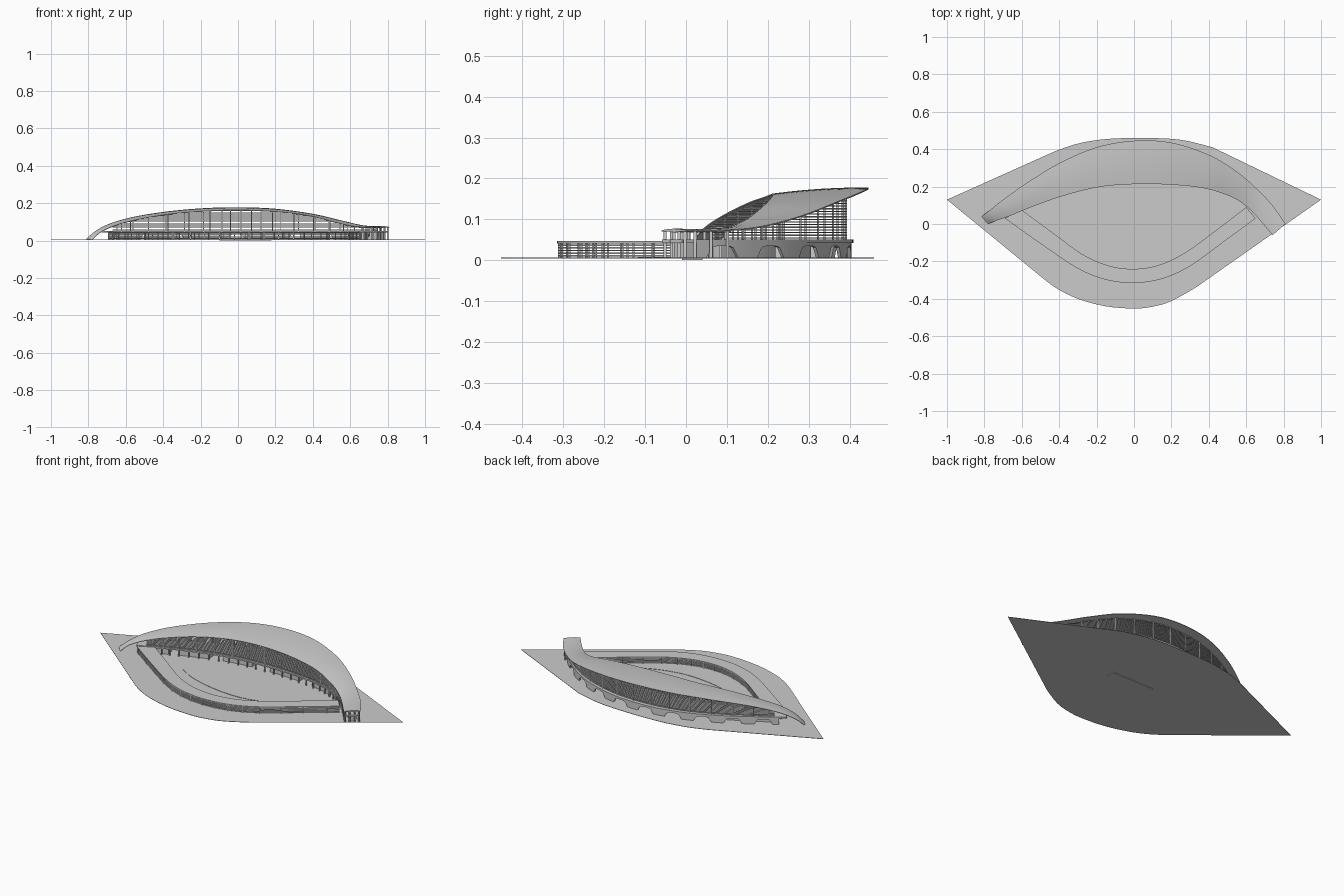
import bpy, bmesh
from mathutils import Vector

if "Cube" in bpy.data.objects:
    bpy.data.objects.remove(bpy.data.objects["Cube"])

# Roof stations: outer (back) edge xyz, inner (front) edge xyz
ROOF = [
    (-.815, .04, .004, -.78, .0, .004), (-.77, .075, .045, -.735, .018, .045),
    (-.70, .13, .085, -.66, .045, .08), (-.58, .215, .122, -.55, .09, .11),
    (-.40, .325, .153, -.38, .15, .14), (-.20, .41, .172, -.19, .197, .157),
    (0, .445, .178, 0, .213, .163), (.20, .435, .170, .20, .21, .155),
    (.40, .37, .143, .38, .19, .133), (.55, .28, .108, .52, .145, .098),
    (.66, .185, .083, .60, .095, .08), (.74, .10, .074, .665, .03, .073),
    (.81, .0, .073, .74, -.06, .073)]


def spline(pts, s):
    """Smooth interpolation through pts at parameter s (0..len-1)."""
    n = len(pts)
    i = min(int(s), n - 2)
    t = s - i
    p = [pts[max(0, min(n - 1, i + k))] for k in (-1, 0, 1, 2)]
    return [.5 * (2 * b + (c - a) * t + (2 * a - 5 * b + 4 * c - d) * t * t
                  + (3 * b - a - 3 * c + d) * t ** 3) for a, b, c, d in zip(*p)]


def curve(pts, n):
    return [spline(pts, (len(pts) - 1) * i / n) for i in range(n + 1)]


def roof_at(s, f):
    """Point on the roof: s along, f = 0 back edge, 1 front edge."""
    v = spline(ROOF, s)
    return Vector(v[:3]).lerp(Vector(v[3:]), f)


def roof_path(s0, s1, f, n):
    return [roof_at(s0 + (s1 - s0) * i / n, f) for i in range(n + 1)]


def resample(path, n):
    path = [Vector((p[0], p[1], 0)) for p in path]
    d = [0]
    for a, b in zip(path, path[1:]):
        d.append(d[-1] + (b - a).length)
    out, j = [], 0
    for i in range(n + 1):
        t = d[-1] * i / n
        while j < len(path) - 2 and d[j + 1] < t:
            j += 1
        out.append(path[j].lerp(path[j + 1], (t - d[j]) / (d[j + 1] - d[j])))
    return out


def make(name, bm, smooth=False):
    bmesh.ops.recalc_face_normals(bm, faces=bm.faces[:])
    me = bpy.data.meshes.new(name)
    bm.to_mesh(me)
    bm.free()
    ob = bpy.data.objects.new(name, me)
    bpy.context.collection.objects.link(ob)
    if smooth:
        bpy.ops.object.select_all(action='DESELECT')
        ob.select_set(True)
        bpy.context.view_layer.objects.active = ob
        bpy.ops.object.shade_smooth_by_angle(angle=.6)
    return ob


def loft(bm, sections):
    rings = [[bm.verts.new(p) for p in sec] for sec in sections]
    k = len(rings[0])
    for a, b in zip(rings, rings[1:]):
        for i in range(k):
            bm.faces.new((a[i], a[(i + 1) % k], b[(i + 1) % k], b[i]))
    bm.faces.new(rings[0])
    bm.faces.new(rings[-1])


def slab(bm, A, B, z0, z1):
    """Flat solid between two plan curves."""
    loft(bm, [[(a[0], a[1], z0), (b[0], b[1], z0), (b[0], b[1], z1), (a[0], a[1], z1)]
              for a, b in zip(A, B)])


def offset(path, w):
    out = []
    for i, p in enumerate(path):
        t = Vector(path[min(i + 1, len(path) - 1)][:2]) - Vector(path[max(i - 1, 0)][:2])
        t.normalize()
        out.append((p[0] - t.y * w, p[1] + t.x * w))
    return out


def strip(bm, path, w, z0, z1):
    slab(bm, offset(path, -w / 2), offset(path, w / 2), z0, z1)


def box(bm, x, y, z0, z1, wx, wy):
    slab(bm, [(x - wx / 2, y - wy / 2), (x + wx / 2, y - wy / 2)],
         [(x - wx / 2, y + wy / 2), (x + wx / 2, y + wy / 2)], z0, z1)


# Pointed site plate
back = curve([(-.42, .39), (-.3, .43), (-.15, .454), (.05, .46), (.25, .45), (.42, .41)], 24)
front = curve([(.33, -.34), (.2, -.412), (.1, -.442), (0, -.452), (-.15, -.44),
               (-.3, -.40), (-.42, -.34), (-.53, -.255)], 28)
bm = bmesh.new()
f = bm.faces.new([bm.verts.new((p[0], p[1], .004))
                  for p in [(-1, .13)] + back + [(1, .13)] + front])
up = bmesh.ops.extrude_face_region(bm, geom=[f])['geom']
bmesh.ops.translate(bm, vec=(0, 0, .002), verts=[v for v in up if isinstance(v, bmesh.types.BMVert)])
make("site_plate", bm)

# Recess below plate and field kerb
bm = bmesh.new()
box(bm, .04, .015, 0, .004, .28, .05)
make("lower_pit", bm)
bm = bmesh.new()
strip(bm, curve([(-.36, 0), (-.25, -.06), (-.08, -.105), (.1, -.115), (.28, -.07), (.43, .017)], 30),
      .004, .006, .008)
make("field_kerb", bm)

# Sweeping crescent roof
bm = bmesh.new()
secs = []
for i in range(97):
    s = 12 * i / 96
    top = [roof_at(s, k / 6) + Vector((0, 0, .004 * (k / 6) * (1 - k / 6) * 4)) for k in range(7)]
    low = [p - Vector((0, 0, .003 + .006 * (1 - abs(k - 3) / 3))) for k, p in enumerate(top)]
    secs.append([(p.x, p.y, max(p.z, .004)) for p in top + low[::-1]])
loft(bm, secs)
make("crescent_roof", bm, True)

# Louvred facades under front and back roof edges
for name, fr, s0, s1 in (("front_louvres", .93, 2.2, 10.6), ("back_louvres", .24, 2.2, 11.2)):
    bm = bmesh.new()
    path = roof_path(s0, s1, fr, 80)
    z = .053
    while z < .17:
        run = [p for p in path if p.z - .007 > z]
        if len(run) > 2:
            strip(bm, run, .004, z, z + .0028)
        z += .0065
    for p in path[2:-1:5]:
        box(bm, p.x, p.y, .048, max(p.z - .005, .052), .005, .005)
    make(name, bm)

# Main deck under the roof
bm = bmesh.new()
slab(bm, roof_path(1.6, 12, .16, 80), roof_path(1.6, 12, .97, 80), .042, .05)
make("main_deck", bm)

# Back podium wall with tapered openings
bm = bmesh.new()
bays = 10
path = resample(roof_path(2, 11.6, .2, 160), bays * 10)
low = [.006, .006, .006, .031, .035, .035, .035, .031, .006, .006]
A, B = offset(path, -.004), offset(path, .004)
loft(bm, [[(a[0], a[1], low[i % 10]), (b[0], b[1], low[i % 10]), (b[0], b[1], .043), (a[0], a[1], .043)]
          for i, (a, b) in enumerate(zip(A, B))])
make("arched_podium_wall", bm)

# Ground-floor rooms and columns under the deck
bm = bmesh.new()
for s0, s1 in ((2.3, 3.1), (3.4, 4.3), (4.7, 5.6), (6.2, 7.2), (7.7, 8.6), (9, 9.8), (10.1, 10.8)):
    slab(bm, roof_path(s0, s1, .45, 10), roof_path(s0, s1, .86, 10), .006, .042)
make("ground_rooms", bm)
bm = bmesh.new()
for p in roof_path(2, 11.9, .93, 34):
    box(bm, p.x, p.y, .006, .043, .006, .006)
make("deck_columns", bm)

# Right entrance pavilion posts and end wall beneath the roof tip
bm = bmesh.new()
for s in (10.9, 11.3, 11.65, 11.93):
    for fr in (.1, .35, .65, .92):
        p = roof_at(s, fr)
        box(bm, p.x, p.y, .006, p.z - .003, .007, .007)
make("pavilion_posts", bm)
bm = bmesh.new()
slab(bm, roof_path(11.3, 11.8, .3, 4), roof_path(11.3, 11.8, .7, 4), .006, .043)
make("pavilion_core", bm)

# Front stand ring: slab, slatted faces, posts
outer = curve([(-.69, .03), (-.5, -.105), (-.3, -.238), (-.15, -.298), (0, -.315),
               (.15, -.293), (.3, -.225), (.48, -.095), (.65, .03)], 60)
inner = curve([(-.60, .075), (-.43, -.05), (-.27, -.165), (-.13, -.224), (0, -.24),
               (.13, -.22), (.27, -.155), (.43, -.04), (.60, .09)], 60)
bm = bmesh.new()
slab(bm, outer, inner, .041, .047)
make("front_stand_slab", bm)
bm = bmesh.new()
for path in (offset(outer, .005), offset(inner, -.005)):
    for k in range(5):
        strip(bm, path, .004, .009 + k * .0065, .0125 + k * .0065)
    for p in path[1::4]:
        box(bm, p[0], p[1], .006, .042, .005, .005)
make("front_stand_slats", bm)
